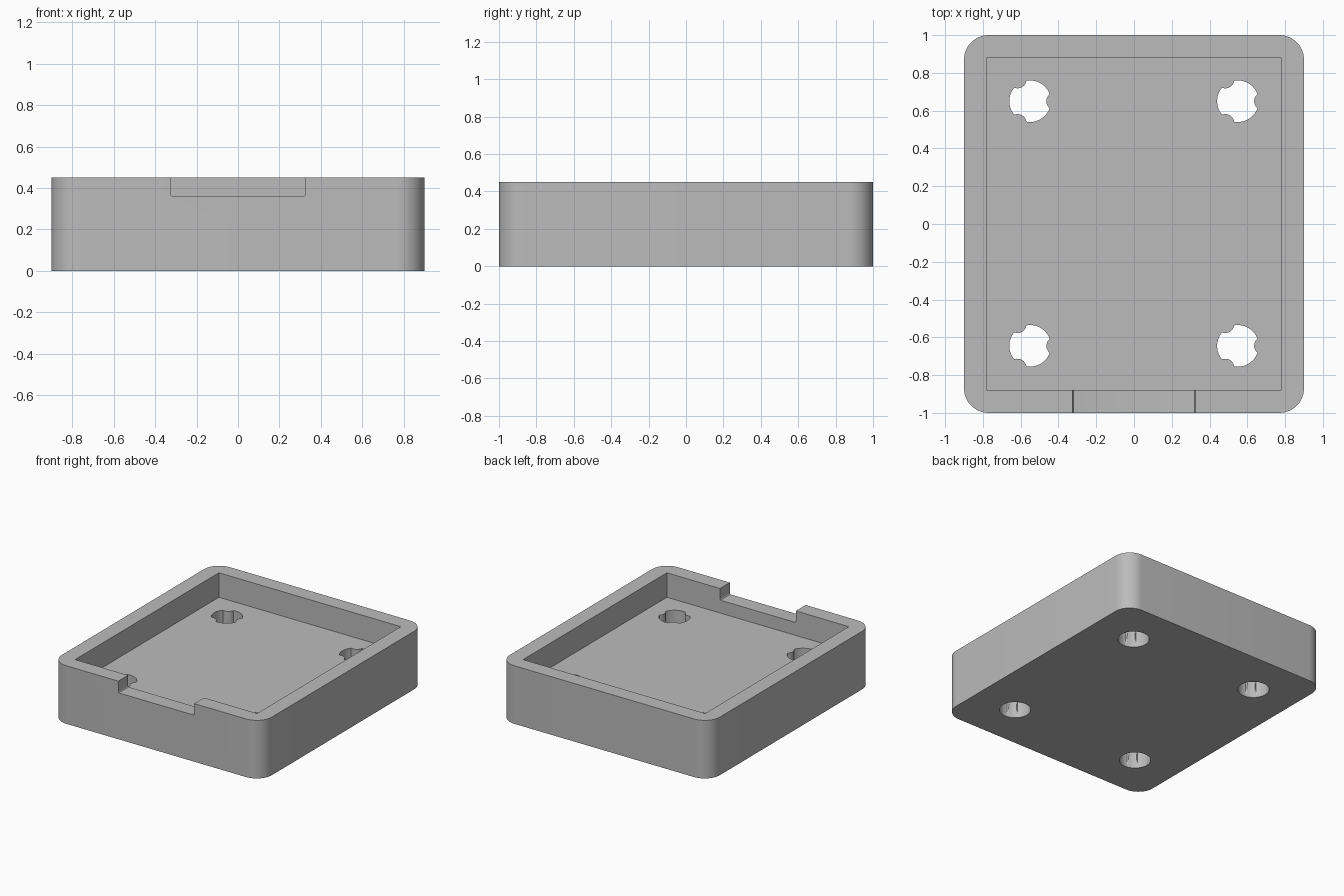
import bpy, bmesh, math
from mathutils import Vector

if "Cube" in bpy.data.objects:
    bpy.data.objects.remove(bpy.data.objects["Cube"], do_unlink=True)

HEIGHT, FLOOR = 0.45, 0.26

grey = bpy.data.materials.new("plain grey")
grey.use_nodes = True
colour = (0.5, 0.5, 0.5, 1)
grey.diffuse_color = colour
grey.node_tree.nodes["Principled BSDF"].inputs["Base Color"].default_value = colour


def make_object(name, bm):
    bmesh.ops.recalc_face_normals(bm, faces=bm.faces)
    mesh = bpy.data.meshes.new(name)
    bm.to_mesh(mesh)
    bm.free()
    mesh.materials.append(grey)
    obj = bpy.data.objects.new(name, mesh)
    bpy.context.collection.objects.link(obj)
    return obj


def box(name, low, high, axis=2, radius=0, segments=12):
    """Box between two corners, with the edges along one axis rounded."""
    low, high = Vector(low), Vector(high)
    bm = bmesh.new()
    bmesh.ops.create_cube(bm, size=1)
    for v in bm.verts:
        v.co = (low + high) / 2 + v.co * (high - low)
    if radius:
        edges = [e for e in bm.edges
                 if abs((e.verts[0].co - e.verts[1].co).normalized()[axis]) > 0.9]
        bmesh.ops.bevel(bm, geom=edges, offset=radius, segments=segments,
                        profile=0.5, affect='EDGES')
    return make_object(name, bm)


def hole_radius(angle, z):
    """Round hole with three grip ribs that taper away towards the underside."""
    hole, rib_distance, rib = 0.11, 0.133, 0.047
    third = 2 * math.pi / 3
    a = (angle + third / 2) % third - third / 2
    inside = rib ** 2 - (rib_distance * math.sin(a)) ** 2
    if inside <= 0:
        return hole
    ribbed = min(hole, rib_distance * math.cos(a) - math.sqrt(inside))
    taper = hole - 0.125 * max(z, 0)
    return max(ribbed, taper)


def hole_cutter(name, x, y):
    bm = bmesh.new()
    count = 90
    levels = [-0.1] + [0.02 * i for i in range(11)] + [0.6]
    rings = []
    for z in levels:
        ring = []
        for i in range(count):
            a = 2 * math.pi * i / count
            r = hole_radius(a, z)
            ring.append(bm.verts.new((x + r * math.cos(a), y + r * math.sin(a), z)))
        rings.append(ring)
    for lower, upper in zip(rings, rings[1:]):
        for i in range(count):
            j = (i + 1) % count
            bm.faces.new((lower[i], lower[j], upper[j], upper[i]))
    bm.faces.new(rings[0])
    bm.faces.new(rings[-1])
    return make_object(name, bm)


# Tray body with rounded upright corners
tray = box("tray", (-0.9, -1, 0), (0.9, 1, HEIGHT), 2, 0.13)

# Recess, front notch and four ribbed holes
cutters = [
    box("recess_cutter", (-0.78, -0.88, FLOOR), (0.78, 0.88, 0.8)),
    box("notch_cutter", (-0.325, -1.2, 0.36), (0.325, -0.8, 0.8), 1, 0.01, 3),
]
for x in (-0.55, 0.55):
    for y in (-0.645, 0.65):
        cutters.append(hole_cutter("hole_cutter", x, y))

bpy.context.view_layer.objects.active = tray
for cutter in cutters:
    cutter.hide_render = True
    cut = tray.modifiers.new("cut", 'BOOLEAN')
    cut.operation = 'DIFFERENCE'
    cut.solver = 'EXACT'
    cut.object = cutter
    bpy.ops.object.modifier_apply(modifier=cut.name)
    bpy.data.objects.remove(cutter, do_unlink=True)

# Smooth corners, crisp edges
for obj in bpy.context.selected_objects:
    obj.select_set(False)
tray.select_set(True)
bpy.ops.object.shade_smooth_by_angle(angle=math.radians(30))
